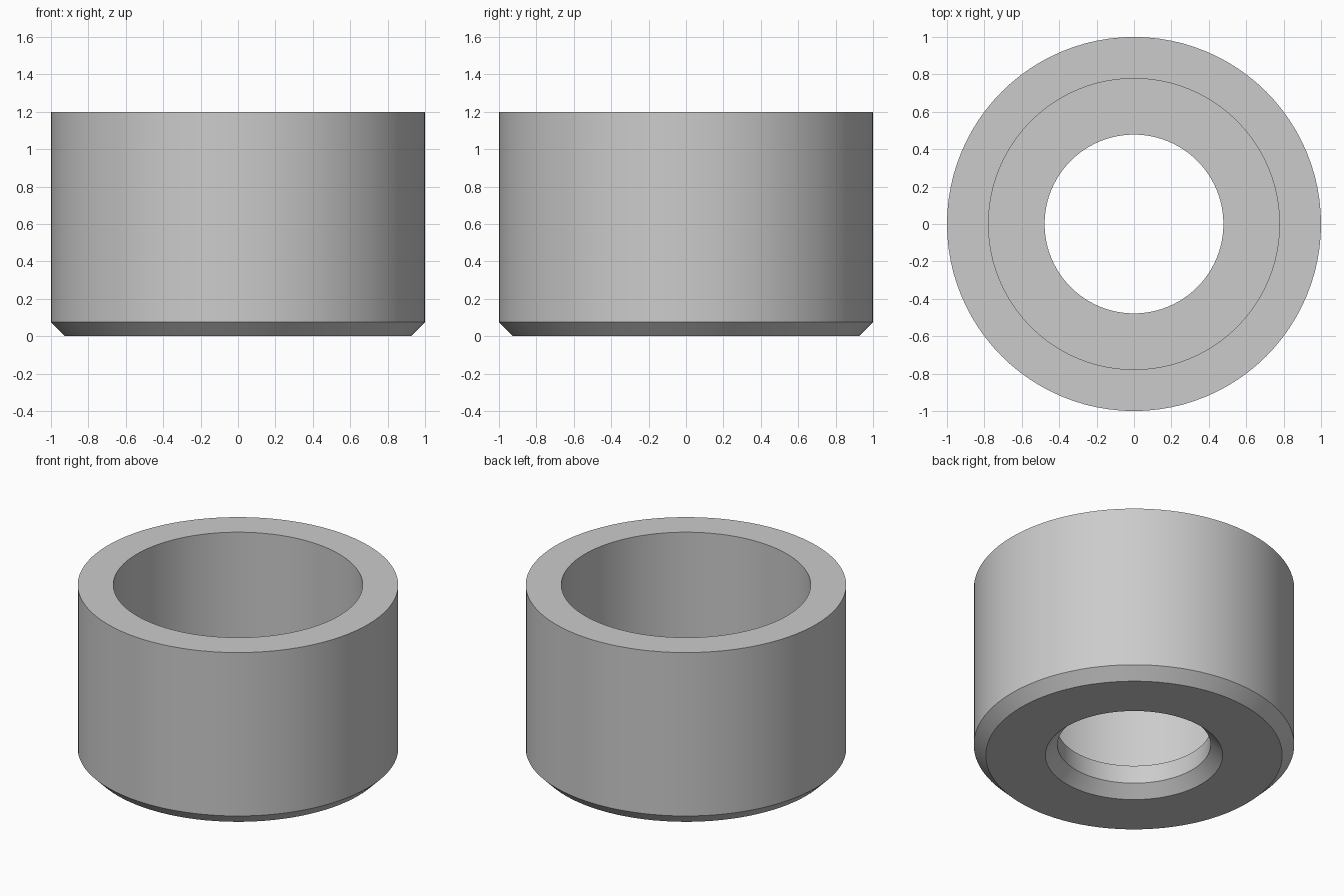
import bpy
import bmesh
import math

old = bpy.data.objects.get("Cube")
if old:
    bpy.data.objects.remove(old, do_unlink=True)

SIDES = 96
HEIGHT, FLOOR, CHAMFER = 1.2, 0.2, 0.075
OUTER, BORE, HOLE = 1.0, 0.778, 0.478

# Plain grey metal
grey = bpy.data.materials.new("grey metal")
grey.use_nodes = True
colour = (0.6, 0.6, 0.6, 1)
grey.diffuse_color = colour
grey.node_tree.nodes["Principled BSDF"].inputs["Base Color"].default_value = colour

# Closed cross-section of the cup (radius, height)
profile = [
    (HOLE + CHAMFER, 0), (OUTER - CHAMFER, 0), (OUTER, CHAMFER),
    (OUTER, HEIGHT), (BORE, HEIGHT), (BORE, FLOOR),
    (HOLE, FLOOR), (HOLE, CHAMFER),
]

# Spin the section around the upright axis
bm = bmesh.new()
verts = [bm.verts.new((r, 0, z)) for r, z in profile]
edges = [bm.edges.new((v, verts[i - 1])) for i, v in enumerate(verts)]
bmesh.ops.spin(bm, geom=verts + edges, cent=(0, 0, 0), axis=(0, 0, 1),
               angle=math.tau, steps=SIDES, use_merge=True)
bmesh.ops.remove_doubles(bm, verts=bm.verts, dist=0.0001)
bmesh.ops.recalc_face_normals(bm, faces=bm.faces)

mesh = bpy.data.meshes.new("flanged_sleeve")
bm.to_mesh(mesh)
bm.free()
mesh.materials.append(grey)
sleeve = bpy.data.objects.new("flanged_sleeve", mesh)
bpy.context.collection.objects.link(sleeve)

# Smooth walls, crisp rims and chamfers
bpy.ops.object.select_all(action='DESELECT')
sleeve.select_set(True)
bpy.context.view_layer.objects.active = sleeve
bpy.ops.object.shade_smooth_by_angle(angle=math.radians(30))
